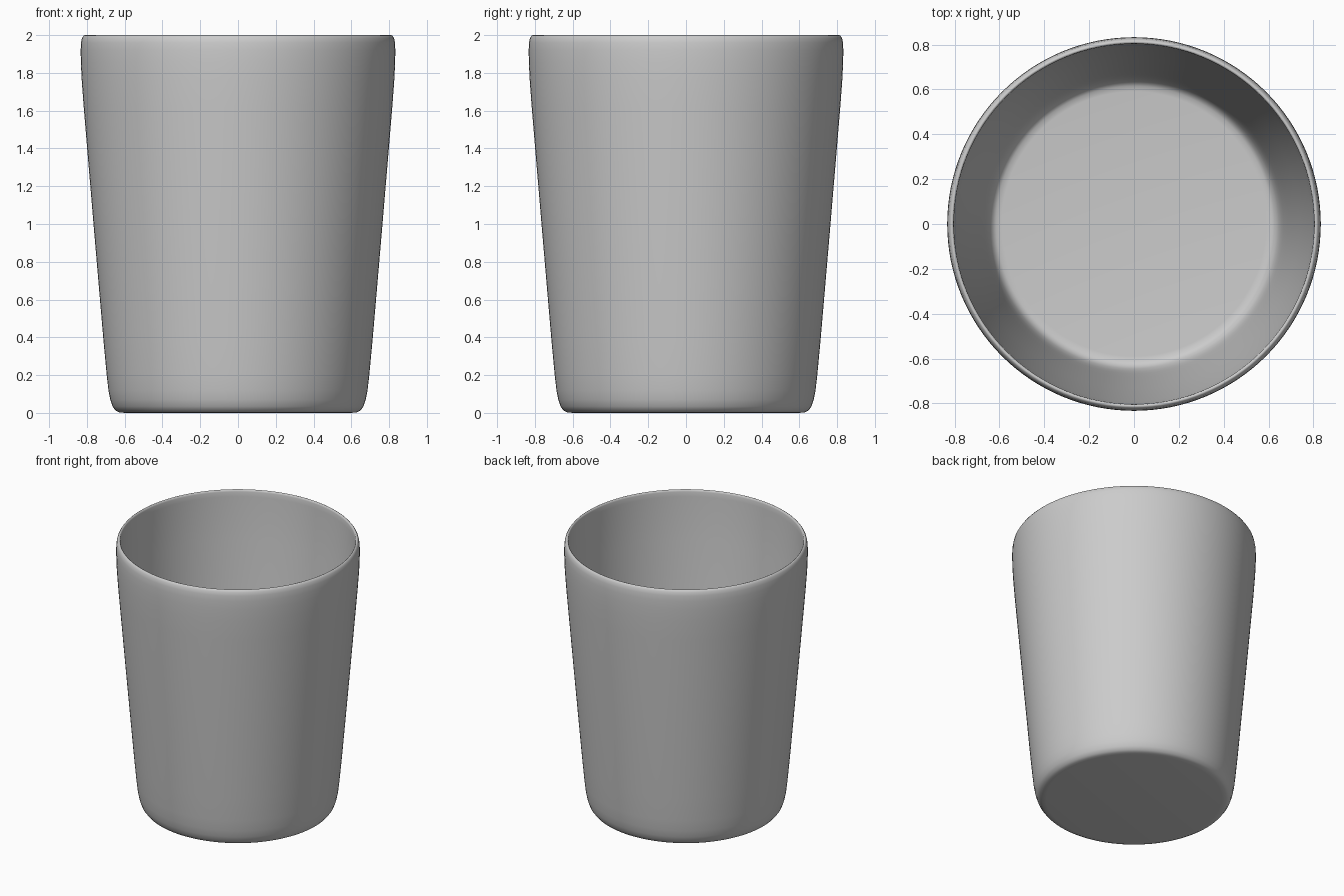
import bpy, bmesh, math

SEGMENTS = 128

# Cup cross-section (radius, height): underside, outer wall, rim, inner wall, floor
profile = [
    (0, 0), (0.60, 0), (0.63, 0.003), (0.648, 0.012), (0.664, 0.034),
    (0.676, 0.07), (0.686, 0.12), (0.695, 0.20), (0.712, 0.38),
    (0.765, 1.00), (0.817, 1.62), (0.828, 1.77), (0.832, 1.86),
    (0.833, 1.92), (0.831, 1.96), (0.826, 1.985), (0.818, 1.997),
    (0.812, 2.0), (0.806, 1.997), (0.803, 1.985), (0.802, 1.95), (0.800, 1.88),
    (0.789, 1.62), (0.737, 1.00), (0.684, 0.38), (0.667, 0.20),
    (0.657, 0.12), (0.645, 0.07), (0.632, 0.045), (0.615, 0.033),
    (0.59, 0.03), (0, 0.03),
]

# Lathe the profile around z
bm = bmesh.new()
verts = [bm.verts.new((r, 0, z)) for r, z in profile]
edges = [bm.edges.new(pair) for pair in zip(verts, verts[1:])]
bmesh.ops.spin(bm, geom=verts + edges, cent=(0, 0, 0), axis=(0, 0, 1),
               angle=math.tau, steps=SEGMENTS, use_merge=False)
bmesh.ops.remove_doubles(bm, verts=bm.verts, dist=0.0005)
bmesh.ops.recalc_face_normals(bm, faces=bm.faces)
for face in bm.faces:
    face.smooth = True

mesh = bpy.data.meshes.new("cup")
bm.to_mesh(mesh)
bm.free()
cup = bpy.data.objects.new("cup", mesh)
bpy.context.collection.objects.link(cup)
